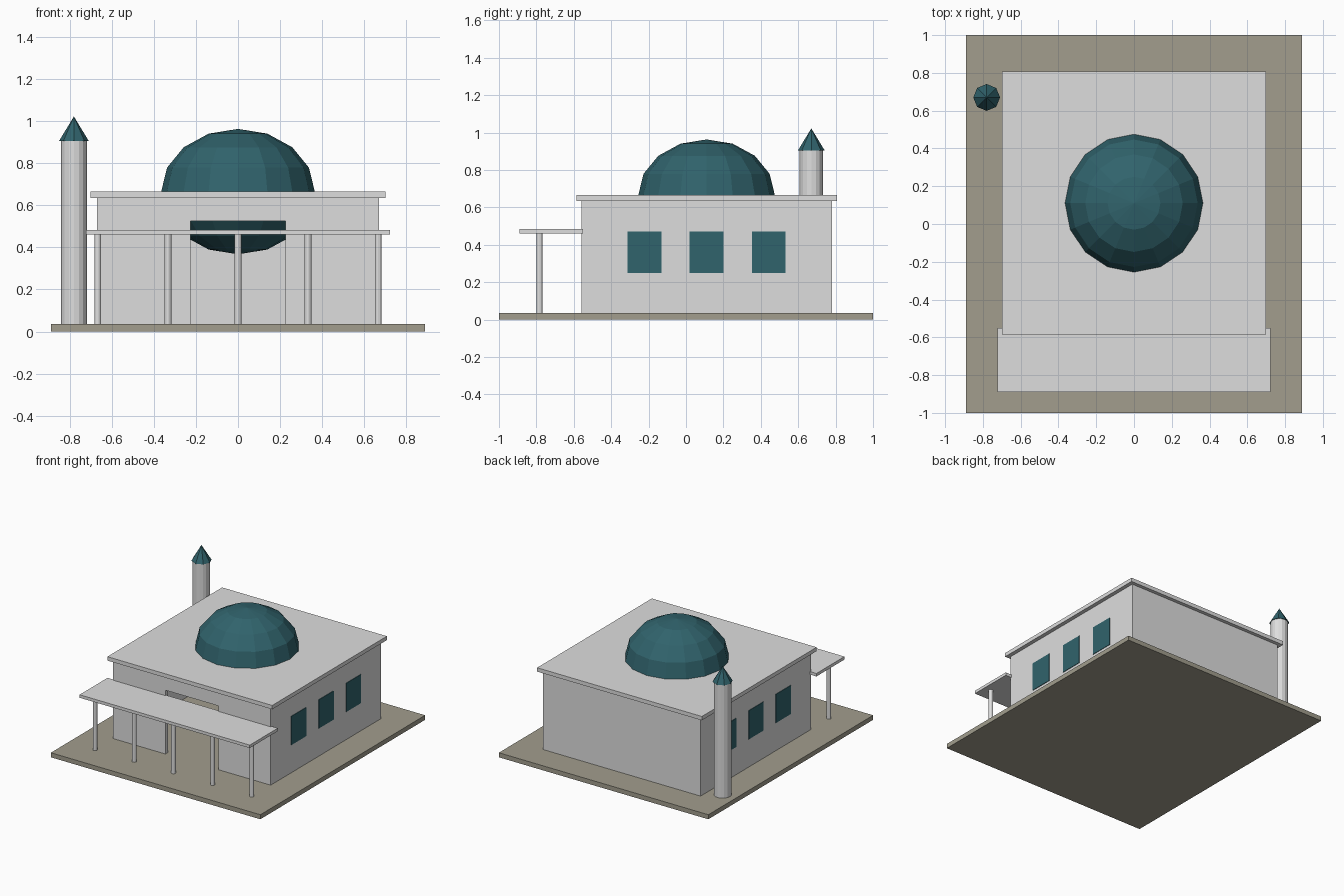
import bpy, math

if "Cube" in bpy.data.objects:
    bpy.data.objects.remove(bpy.data.objects["Cube"])


def material(name, rgb):
    m = bpy.data.materials.new(name)
    m.diffuse_color = (*rgb, 1)
    m.use_nodes = True
    m.node_tree.nodes["Principled BSDF"].inputs["Base Color"].default_value = m.diffuse_color
    return m


WHITE = material("white_plaster", (0.73, 0.73, 0.73))
STONE = material("beige_stone", (0.36, 0.34, 0.27))
TEAL = material("dark_teal", (0.03, 0.125, 0.15))


def finish(name, mat):
    ob = bpy.context.object
    ob.name = name
    ob.data.materials.append(mat)
    return ob


def box(name, x, y, z, mat):
    """Box from (min, max) ranges on each axis."""
    r = (x, y, z)
    bpy.ops.mesh.primitive_cube_add(size=1, location=[(a + b) / 2 for a, b in r])
    ob = finish(name, mat)
    ob.scale = [b - a for a, b in r]
    return ob


def cylinder(name, x, y, z, radius, sides, mat):
    bpy.ops.mesh.primitive_cylinder_add(vertices=sides, radius=radius, depth=z[1] - z[0],
                                        location=(x, y, sum(z) / 2))
    return finish(name, mat)


BASE, WALL_TOP, ROOF_TOP = 0.035, 0.635, 0.665
W, FRONT, BACK, T = 0.67, -0.56, 0.78, 0.03
DOOR, DOOR_TOP = 0.225, 0.525
wall_z = (BASE, WALL_TOP)

# Ground plinth and flat roof
box("plinth", (-0.89, 0.89), (-1, 1), (0, BASE), STONE)
box("roof_slab", (-0.70, 0.70), (-0.585, 0.807), (WALL_TOP, ROOF_TOP), WHITE)

# Hollow hall with a wide front opening
box("back_wall", (-W + T, W - T), (BACK - T, BACK), wall_z, WHITE)
box("front_lintel", (-DOOR, DOOR), (FRONT, FRONT + T), (DOOR_TOP, WALL_TOP), WHITE)
for side, s in (("left", -1), ("right", 1)):
    box(side + "_wall", sorted((s * (W - T), s * W)), (FRONT + T, BACK), wall_z, WHITE)
    box(side + "_front_wall", sorted((s * DOOR, s * W)), (FRONT, FRONT + T), wall_z, WHITE)
    # Window plates
    for i in range(3):
        y = 0.11 + (i - 1) * 0.332
        box(side + "_window", sorted((s * (W - 0.004), s * (W + 0.004))),
            (y - 0.09, y + 0.09), (0.25, 0.47), TEAL)

# Full squashed dome; its lower half hangs inside the hall
bpy.ops.mesh.primitive_uv_sphere_add(segments=16, ring_count=8, radius=1,
                                     location=(0, 0.11, ROOF_TOP))
finish("dome", TEAL).scale = (0.365, 0.365, 0.298)

# Entrance canopy on five columns
box("canopy", (-0.723, 0.723), (-0.89, -0.55), (0.46, 0.483), WHITE)
for i in range(5):
    cylinder("canopy_column", (i - 2) * 0.333, -0.783, (BASE, 0.462), 0.016, 12, WHITE)

# Tower with pointed cap
cylinder("tower_shaft", -0.78, 0.67, (BASE, 0.905), 0.062, 16, WHITE)
bpy.ops.mesh.primitive_cone_add(vertices=8, radius1=0.071, depth=0.117,
                                location=(-0.78, 0.67, 0.905 + 0.117 / 2))
finish("tower_cap", TEAL)
